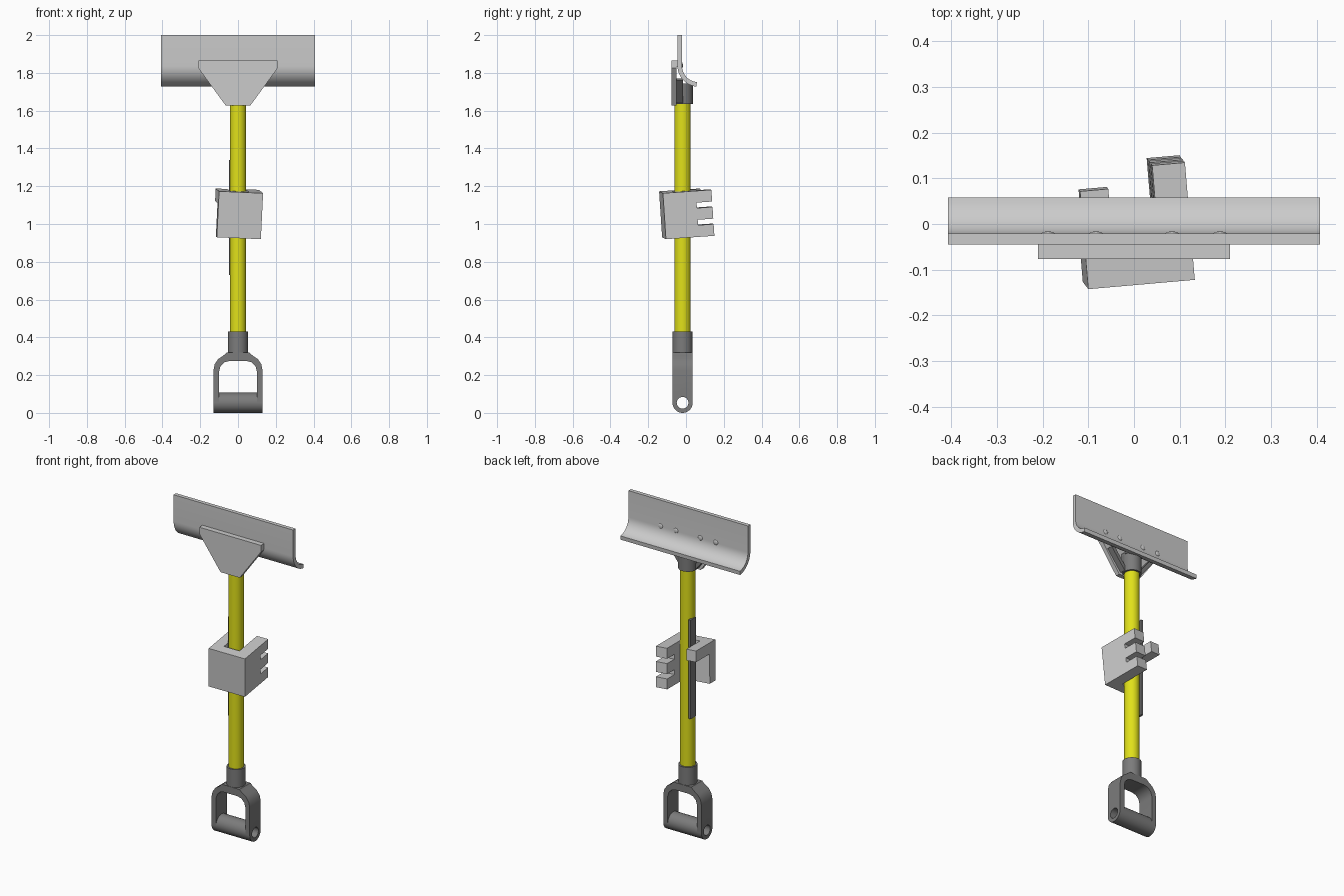
import bpy, bmesh, math
from mathutils import Euler, Matrix, Vector

cube = bpy.data.objects.get("Cube")
if cube:
    bpy.data.objects.remove(cube, do_unlink=True)

PY = -0.018  # depth of the shaft axis


def material(name, rgb):
    m = bpy.data.materials.new(name)
    m.use_nodes = True
    m.diffuse_color = (*rgb, 1)
    m.node_tree.nodes["Principled BSDF"].inputs["Base Color"].default_value = (*rgb, 1)
    return m


light = material("light_grey", (0.6, 0.6, 0.6))
dark = material("dark_grey", (0.2, 0.2, 0.2))
yellow = material("yellow", (0.75, 0.75, 0.01))


def finish(name, bm, mat, smooth=True):
    bmesh.ops.recalc_face_normals(bm, faces=bm.faces)
    mesh = bpy.data.meshes.new(name)
    bm.to_mesh(mesh)
    bm.free()
    mesh.materials.append(mat)
    ob = bpy.data.objects.new(name, mesh)
    bpy.context.collection.objects.link(ob)
    if smooth:
        bpy.ops.object.select_all(action='DESELECT')
        bpy.context.view_layer.objects.active = ob
        ob.select_set(True)
        bpy.ops.object.shade_smooth_by_angle(angle=math.radians(35))
    return ob


def prism(name, pts, axis, lo, hi, mat, smooth=True):
    """Extrude an outline along x (points are y, z) or y (points are x, z)."""
    bm = bmesh.new()
    place = (lambda p: (lo, *p)) if axis == 'x' else (lambda p: (p[0], lo, p[1]))
    face = bm.faces.new([bm.verts.new(place(p)) for p in pts])
    new = bmesh.ops.extrude_face_region(bm, geom=[face])["geom"]
    step = Vector((hi - lo, 0, 0)) if axis == 'x' else Vector((0, hi - lo, 0))
    bmesh.ops.translate(bm, vec=step, verts=[v for v in new if isinstance(v, bmesh.types.BMVert)])
    return finish(name, bm, mat, smooth)


def cylinder(name, r, lo, hi, mat):
    bm = bmesh.new()
    bmesh.ops.create_cone(bm, cap_ends=True, segments=32, radius1=r, radius2=r, depth=hi - lo,
                          matrix=Matrix.Translation((0, PY, (lo + hi) / 2)))
    return finish(name, bm, mat)


def boxes(name, spans, mat):
    bm = bmesh.new()
    for x0, x1, y0, y1, z0, z1 in spans:
        fit = Matrix.Translation(((x0 + x1) / 2, (y0 + y1) / 2, (z0 + z1) / 2))
        bmesh.ops.create_cube(bm, size=1, matrix=fit @ Matrix.Diagonal((x1 - x0, y1 - y0, z1 - z0, 1)))
    return finish(name, bm, mat, False)


def arc(cx, cz, r, a0, a1, n):
    angles = [math.radians(a0 + (a1 - a0) * i / n) for i in range(n + 1)]
    return [(cx + r * math.cos(a), cz + r * math.sin(a)) for a in angles]


# Shaft and sockets
cylinder("shaft", 0.043, 0.40, 1.66, yellow)
cylinder("lower_socket", 0.053, 0.31, 0.43, dark)
cylinder("upper_socket", 0.054, 1.635, 1.745, dark)
boxes("shaft_strip", [(-0.047, -0.033, -0.03, 0.022, 0.73, 1.34)], dark)

# Handle grip: a hollow tube across x
GZ, GR = 0.0535, 0.0535
bm = bmesh.new()
rings = [[bm.verts.new((x, y, z)) for y, z in arc(PY, GZ, r, 0, 348.75, 31)]
         for x, r in ((-0.13, 0.031), (-0.13, GR), (0.13, GR), (0.13, 0.031))]
for k in range(4):
    a, b = rings[k], rings[(k + 1) % 4]
    for i in range(32):
        j = (i + 1) % 32
        bm.faces.new((a[i], a[j], b[j], b[i]))
finish("handle_grip", bm, dark)

# Handle frame: faceted arch, trimmed where the grip passes through
outer = arc(0.045, 0.225, 0.085, 0, 68, 3)
outer = [(0.13, GZ)] + outer + [(0.06, 0.32)]
inner = [(0.10, GZ)] + arc(0.045, 0.22, 0.055, 0, 90, 3)
outline = (outer + [(-x, z) for x, z in reversed(outer)]
           + [(-x, z) for x, z in inner] + list(reversed(inner)))
frame = prism("handle_frame", outline, 'y', PY - GR, PY + GR, dark)
cutter = prism("grip_cutter", arc(PY, GZ, GR - 0.001, 0, 348.75, 31), 'x', -0.2, 0.2, dark)
cutter.hide_render = True
cutter.hide_viewport = True
cut = frame.modifiers.new("grip_cut", 'BOOLEAN')
cut.operation = 'DIFFERENCE'
cut.object = cutter

# Curved blade
profile = ([(-0.045, 2.0)] + arc(0.065, 1.837, 0.11, 180, 265, 12)
           + arc(0.065, 1.837, 0.086, 265, 180, 12) + [(-0.021, 2.0)])
prism("blade", profile, 'x', -0.407, 0.407, light)

# Bracket plate, top lip, ribs and bolts
plate = [(0.21, 1.865), (0.21, 1.825), (0.065, 1.627)]
prism("bracket_plate", plate + [(-x, z) for x, z in reversed(plate)], 'y', -0.077, -0.05, light, False)
boxes("bracket_lip", [(-0.21, 0.21, -0.05, -0.044, 1.83, 1.865)], light)
for side, label in ((-1, "right"), (1, "left")):
    rib = [(0.035, 1.65), (0.055, 1.64), (0.15, 1.76), (0.13, 1.77)]
    prism("bracket_rib_" + label, [(side * x, z) for x, z in rib], 'y', -0.05, -0.015, dark, False)
boxes("bracket_web", [(-0.05, 0.05, -0.05, -0.02, 1.70, 1.76)], dark)
for i, x in enumerate((-0.188, -0.083, 0.083, 0.188)):
    bm = bmesh.new()
    bmesh.ops.create_uvsphere(bm, u_segments=16, v_segments=8, radius=0.015,
                              matrix=Matrix.Translation((x, -0.021, 1.84)) @ Matrix.Diagonal((1, 0.3, 1, 1)))
    finish(f"bolt_{i + 1}", bm, light)

# Blocky gripping hand: palm, side, three fingers, thumb
spans = [(-0.117, 0.117, -0.125, -0.062, -0.122, 0.122),
         (0.045, 0.117, -0.062, 0.05, -0.122, 0.122),
         (-0.117, -0.055, -0.062, 0.09, 0.055, 0.122)]
spans += [(0.045, 0.117, 0.05, 0.133, z - 0.031, z + 0.031) for z in (-0.091, 0, 0.091)]
hand = boxes("gripping_hand", spans, light)
hand.location = (0, 0, 1.055)
hand.rotation_euler = Euler([math.radians(a) for a in (4, 2.5, 5)])
